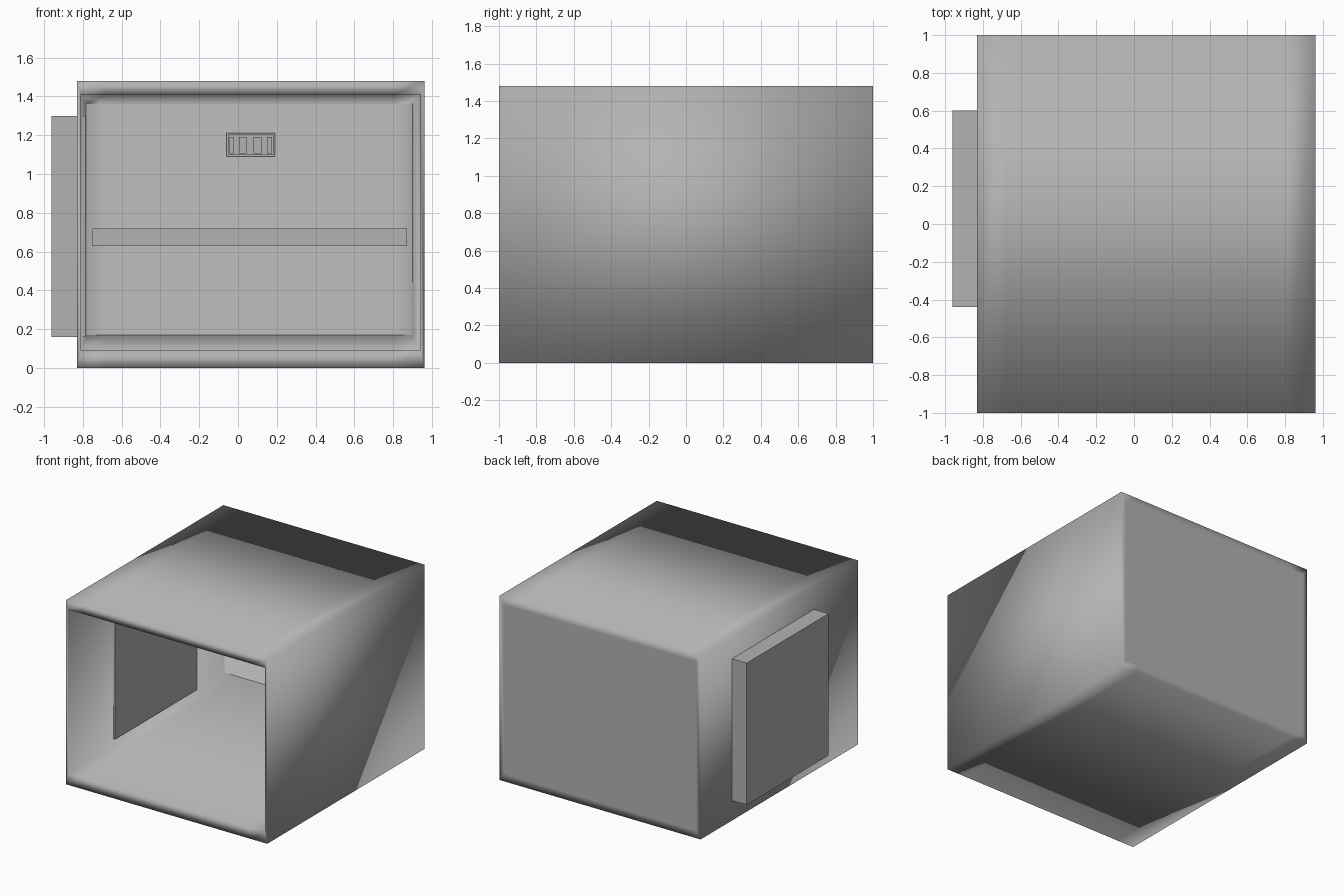
import bpy, bmesh
from mathutils import Vector

cube = bpy.data.objects.get("Cube")
if cube:
    bpy.data.objects.remove(cube)

# One flat grey
grey = bpy.data.materials.new("grey")
grey.use_nodes = True
grey.diffuse_color = (0.45, 0.45, 0.45, 1)
grey.node_tree.nodes["Principled BSDF"].inputs["Base Color"].default_value = (0.45, 0.45, 0.45, 1)


def finish(name, bm, smooth=False):
    bmesh.ops.recalc_face_normals(bm, faces=bm.faces[:])
    for face in bm.faces:
        face.smooth = smooth
    mesh = bpy.data.meshes.new(name)
    bm.to_mesh(mesh)
    bm.free()
    mesh.materials.append(grey)
    obj = bpy.data.objects.new(name, mesh)
    bpy.context.collection.objects.link(obj)
    return obj


def box(name, x, y, z):
    bm = bmesh.new()
    bmesh.ops.create_cube(bm, size=1)
    for v in bm.verts:
        v.co = Vector([lo + (c + 0.5) * (hi - lo) for c, (lo, hi) in zip(v.co, (x, y, z))])
    return finish(name, bm)


def ring(bm, x0, x1, z0, z1, y):
    return [bm.verts.new((x, y, z)) for x, z in ((x0, z0), (x1, z0), (x1, z1), (x0, z1))]


# Room shell: rings run from the back face, round the front rim, to the inner back wall
LEFT, RIGHT, TOP, BACK = -0.83, 0.96, 1.48, 0.94
bm = bmesh.new()
rings = [
    ring(bm, LEFT + 0.04, RIGHT - 0.04, 0.06, TOP - 0.06, 1),
    ring(bm, LEFT, RIGHT, 0, TOP, 1),
    ring(bm, LEFT, RIGHT, 0, TOP, -1),
    ring(bm, LEFT + 0.02, RIGHT - 0.02, 0.09, TOP - 0.07, -1),
    ring(bm, -0.78, 0.90, 0.17, 1.36, BACK),
]
for a, b in zip(rings, rings[1:]):
    for i in range(4):
        j = (i + 1) % 4
        bm.faces.new((a[i], a[j], b[j], b[i]))
bm.faces.new(rings[0])
inner_wall = bm.faces.new(rings[-1])
bmesh.ops.inset_individual(bm, faces=[inner_wall], thickness=0.01)
# Support loops keep the roof and floor shading even
for x in (LEFT + 0.15, RIGHT - 0.15):
    bmesh.ops.bisect_plane(bm, geom=bm.verts[:] + bm.edges[:] + bm.faces[:],
                           plane_co=(x, 0, 0), plane_no=(1, 0, 0))
finish("room_shell", bm, smooth=True)

# Two side bays projecting through the right wall
for name, y0 in (("front_bay", -0.44), ("rear_bay", 0.08)):
    box(name, (-0.96, -0.785), (y0, y0 + 0.52), (0.16, 1.30))

# Rail across the inner back wall
box("wall_rail", (-0.75, 0.87), (BACK - 0.04, BACK + 0.01), (0.63, 0.72))

# Vent plate with raised frame and slats
box("vent_plate", (-0.06, 0.19), (BACK - 0.015, BACK + 0.01), (1.09, 1.21))
for z in (1.09, 1.20):
    box("vent_frame_rail", (-0.06, 0.19), (BACK - 0.03, BACK), (z, z + 0.01))
for x in (-0.06, 0.18):
    box("vent_frame_side", (x, x + 0.01), (BACK - 0.03, BACK), (1.09, 1.21))
for x, width in ((-0.045, 0.025), (0.005, 0.04), (0.08, 0.04), (0.15, 0.025)):
    box("vent_slat", (x, x + width), (BACK - 0.025, BACK), (1.105, 1.19))
